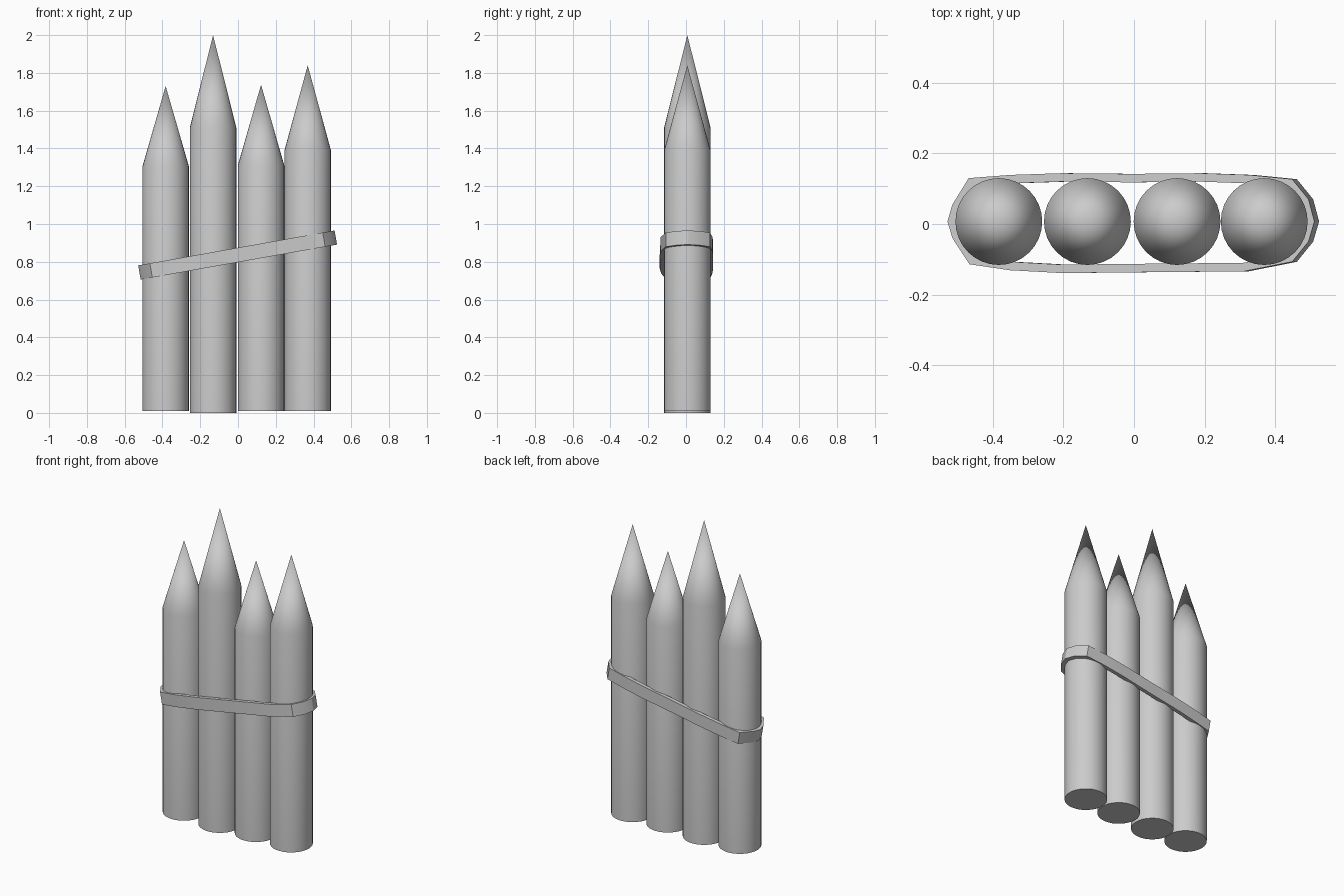
import bpy, bmesh, math
from mathutils import Matrix, Vector

if "Cube" in bpy.data.objects:
    bpy.data.objects.remove(bpy.data.objects["Cube"])

SIDES = 32
RADIUS = 0.123
Y = 0.007


def add_object(name, bm):
    bmesh.ops.recalc_face_normals(bm, faces=bm.faces)
    mesh = bpy.data.meshes.new(name)
    bm.to_mesh(mesh)
    bm.free()
    ob = bpy.data.objects.new(name, mesh)
    bpy.context.collection.objects.link(ob)
    bpy.ops.object.select_all(action='DESELECT')
    ob.select_set(True)
    bpy.context.view_layer.objects.active = ob
    bpy.ops.object.shade_smooth_by_angle(angle=math.radians(30))
    return ob


# round stake with a sharpened tip
def stake(name, x, base, shoulder, tip):
    bm = bmesh.new()
    rings = []
    for z in (base, shoulder):
        rings.append([bm.verts.new((x + RADIUS * math.cos(a), Y + RADIUS * math.sin(a), z))
                      for a in (2 * math.pi * i / SIDES for i in range(SIDES))])
    apex = bm.verts.new((x, Y, tip))
    low, high = rings
    bm.faces.new(low[::-1])
    for i in range(SIDES):
        j = (i + 1) % SIDES
        bm.faces.new((low[i], low[j], high[j], high[i]))
        bm.faces.new((high[i], high[j], apex))
    add_object(name, bm)


# tilted strap: outline in its own plane, offset inwards, then extruded
def strap(name, outline, thickness, height, center, tilt):
    pts = [Vector(p) for p in outline]
    n = len(pts)
    inner = []
    for i, p in enumerate(pts):
        a = (p - pts[i - 1]).normalized()
        b = (pts[(i + 1) % n] - p).normalized()
        normal = Vector((a.y + b.y, -a.x - b.x)).normalized()
        inner.append(p + normal * thickness / normal.dot(Vector((a.y, -a.x))))
    bm = bmesh.new()
    loops = [[bm.verts.new((p.x, p.y, z)) for p in ring]
             for ring, z in ((pts, -height / 2), (pts, height / 2),
                             (inner, height / 2), (inner, -height / 2))]
    for k in range(4):
        a, b = loops[k], loops[(k + 1) % 4]
        for i in range(n):
            j = (i + 1) % n
            bm.faces.new((a[i], a[j], b[j], b[i]))
    bm.transform(Matrix.Translation(center) @ Matrix.Rotation(-tilt, 4, 'Y'))
    add_object(name, bm)


stakes = [(-0.383, 0.01, 1.305, 1.73), (-0.132, 0.0, 1.51, 2.0),
          (0.122, 0.01, 1.31, 1.737), (0.369, 0.01, 1.39, 1.84)]
for i, spec in enumerate(stakes):
    stake(f"stake_{i + 1}", *spec)

# clockwise outline of the strap seen from above
outline = [(-0.529, 0.007), (-0.515, 0.055), (-0.468, 0.13), (-0.35, 0.139),
           (-0.2, 0.144), (0.0, 0.142), (0.2, 0.144), (0.34, 0.139),
           (0.463, 0.127), (0.51, 0.07), (0.527, 0.007), (0.51, -0.05),
           (0.463, -0.107), (0.325, -0.134), (0.0, -0.137), (-0.2, -0.139),
           (-0.35, -0.131), (-0.466, -0.114), (-0.515, -0.04)]
strap("strap", outline, 0.024, 0.076, (-0.001, 0, 0.836), math.radians(10.1))
